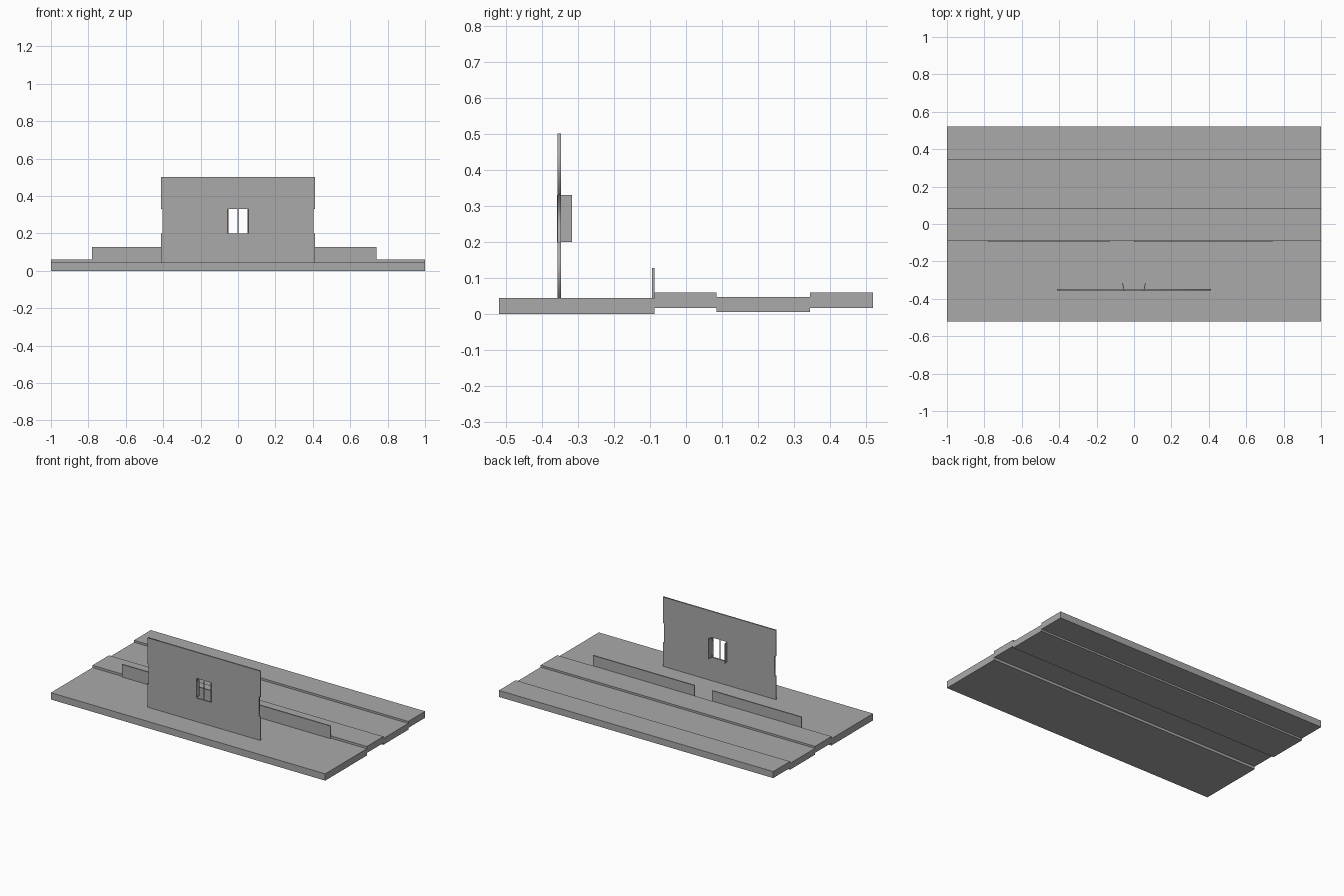
import bpy
import math

cube = bpy.data.objects.get("Cube")
if cube:
    bpy.data.objects.remove(cube, do_unlink=True)

grey = bpy.data.materials.new("plain grey")
grey.use_nodes = True
COLOUR = (0.4, 0.4, 0.4, 1)
grey.diffuse_color = COLOUR
grey.node_tree.nodes["Principled BSDF"].inputs["Base Color"].default_value = COLOUR


def box(name, x, y, z, turn=0):
    """Box spanning the given (low, high) ranges, turned about its own centre."""
    bpy.ops.mesh.primitive_cube_add(size=1)
    ob = bpy.context.object
    ob.name = name
    ob.location = [sum(r) / 2 for r in (x, y, z)]
    ob.scale = [r[1] - r[0] for r in (x, y, z)]
    ob.rotation_euler.z = turn
    ob.data.materials.append(grey)
    return ob


def upright_panel(name, outlines, y, thickness):
    """Flat filled panel in the xz plane; extra outlines become holes."""
    curve = bpy.data.curves.new(name, "CURVE")
    curve.dimensions = "2D"
    curve.fill_mode = "BOTH"
    curve.extrude = thickness / 2
    for points in outlines:
        spline = curve.splines.new("POLY")
        spline.points.add(len(points) - 1)
        for p, (px, pz) in zip(spline.points, points):
            p.co = (px, pz, 0, 1)
        spline.use_cyclic_u = True
    ob = bpy.data.objects.new(name, curve)
    bpy.context.collection.objects.link(ob)
    ob.location.y = y
    ob.rotation_euler.x = math.pi / 2
    bpy.ops.object.select_all(action="DESELECT")
    ob.select_set(True)
    bpy.context.view_layer.objects.active = ob
    bpy.ops.object.convert(target="MESH")
    ob = bpy.context.object
    ob.data.materials.clear()
    ob.data.materials.append(grey)
    return ob


# Ground strips, stepped from front to back
full = (-1, 1)
box("front_ground", full, (-0.52, -0.087), (0, 0.045))
box("middle_pavement", full, (-0.087, 0.085), (0.017, 0.06))
box("road", full, (0.085, 0.345), (0.005, 0.047))
box("back_pavement", full, (0.345, 0.52), (0.017, 0.06))

# Low boundary walls with a gap between them
for name, span in (("right_low_wall", (-0.78, -0.13)), ("left_low_wall", (0, 0.74))):
    box(name, span, (-0.095, -0.087), (0.045, 0.128))

# Facade with notched sides and a window opening
half, notch, sill, head, base, top = 0.412, 0.403, 0.2, 0.33, 0.045, 0.502
side = [(half, base), (half, sill), (notch, sill), (notch, head), (half, head), (half, top)]
outline = side + [(-x, z) for x, z in reversed(side)]
opening = [(-0.052, sill), (-0.052, head), (0.052, head), (0.052, sill)]
upright_panel("facade", [outline, opening], -0.352, 0.009)

# Window: splayed shutters behind the opening and a thin centre bar
for name, s in (("left_shutter", 1), ("right_shutter", -1)):
    box(name, (s * 0.057 - 0.002, s * 0.057 + 0.002), (-0.358, -0.316), (sill, head), -s * 0.2)
box("window_bar", (-0.002, 0.002), (-0.354, -0.35), (sill, head))
